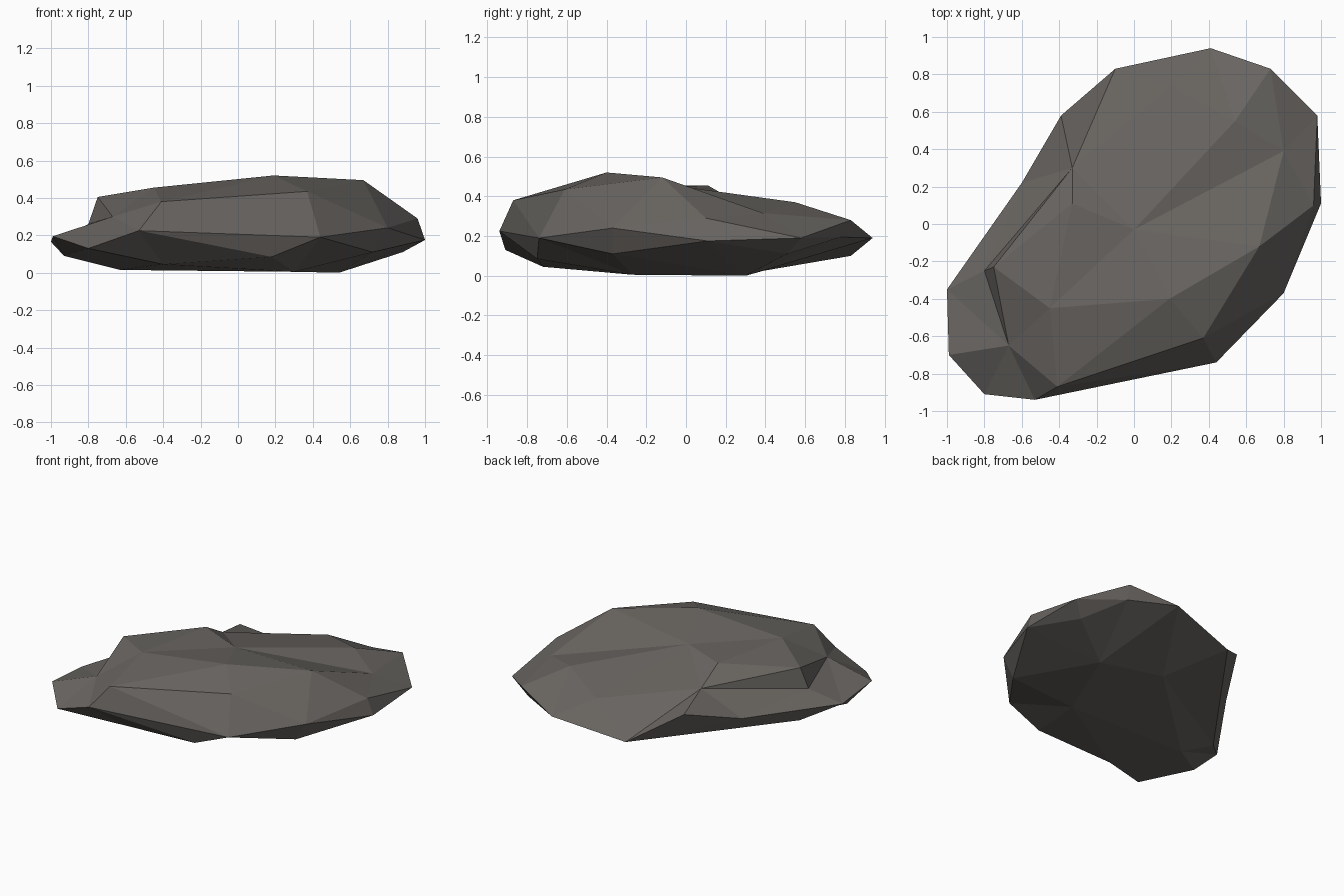
import bpy, bmesh
from mathutils import Vector
from mathutils.geometry import delaunay_2d_cdt

if "Cube" in bpy.data.objects:
    bpy.data.objects.remove(bpy.data.objects["Cube"])

# Rim of the rock, counter-clockwise seen from above
RIM = [(-1, -.35, .165), (-.99, -.70, .195), (-.80, -.91, .13), (-.53, -.94, .225),
       (.44, -.74, .19), (.80, -.37, .24), (1, .11, .175), (.98, .58, .19),
       (.73, .83, .28), (.41, .94, .19), (-.10, .83, .10), (-.39, .58, .28), (-.60, .22, .17)]
N = len(RIM)

# Crown: ledge foot and lip, summit ridge, back slope
CROWN = [(-.80, -.25, .26), (-.75, -.23, .405), (-.67, -.65, .30), (-.33, .11, .455),
         (-.33, .30, .345), (0, -.03, .45), (-.45, -.45, .455), (.19, -.40, .52),
         (.67, -.12, .495), (.96, .10, .29), (.80, .39, .315), (.37, -.61, .435),
         (-.41, -.87, .38), (.54, .55, .37), (.20, .74, .30)]
# Folds between crown points; negative numbers count back from the rim's end
CROWN_FOLDS = [(0, 4), (1, 3), (0, 2), (1, 2), (0, 1), (3, 5), (3, 4), (5, 8), (5, 10), (8, 10),
               (6, 7), (7, 11), (11, 12), (6, 12), (5, 6), (8, 11), (8, 9), (9, 10), (9, 7 - N)]

# Shallow underside
BASE = [(-.63, -.27, .015), (-.40, -.72, .045), (.18, -.75, .085), (.72, -.37, .11),
        (.30, -.27, .005), (.54, .30, 0), (.88, .51, .11), (.08, .39, .025),
        (-.93, -.50, .09), (-.80, -.15, .07), (.71, .78, .195)]
BASE_FOLDS = [(9, 10 - N), (5, 6), (6, 10)]


def skin(bm, rim, inner, folds, flip):
    """Triangulate the rim and the inner points in plan, then lift to height."""
    pts = [Vector(p) for p in inner]
    all_pts = [v.co.copy() for v in rim] + pts
    edges = [(i, (i + 1) % N) for i in range(N)] + [(a + N, b + N) for a, b in folds]
    _, _, faces, orig, _, _ = delaunay_2d_cdt([p.xy for p in all_pts], edges, [], 1, 1e-5)
    verts = list(rim) + [bm.verts.new(p) for p in pts]
    for f in faces:
        tri = [verts[orig[i][0]] for i in f]
        bm.faces.new(tri[::-1] if flip else tri)


bm = bmesh.new()
rim = [bm.verts.new(p) for p in RIM]
skin(bm, rim, CROWN, CROWN_FOLDS, False)
skin(bm, rim, BASE, BASE_FOLDS, True)
bmesh.ops.recalc_face_normals(bm, faces=bm.faces[:])

mesh = bpy.data.meshes.new("rock")
bm.to_mesh(mesh)
bm.free()
rock = bpy.data.objects.new("rock", mesh)
bpy.context.collection.objects.link(rock)

stone = bpy.data.materials.new("dark warm grey stone")
stone.diffuse_color = (.138, .128, .118, 1)
stone.use_nodes = True
stone.node_tree.nodes["Principled BSDF"].inputs["Base Color"].default_value = stone.diffuse_color
mesh.materials.append(stone)
